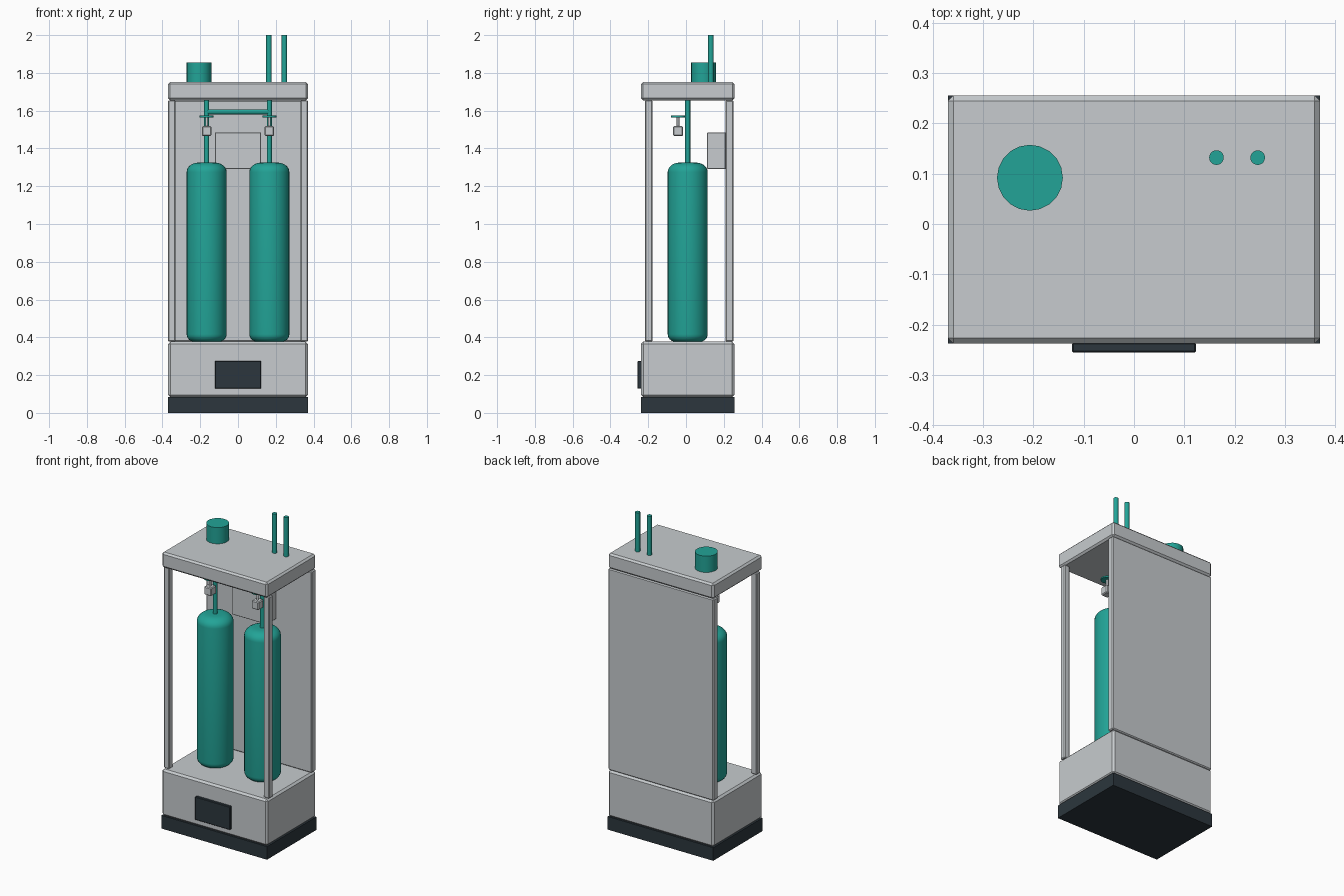
import bpy, bmesh, math
from mathutils import Matrix

if "Cube" in bpy.data.objects:
    bpy.data.objects.remove(bpy.data.objects["Cube"])


def mat(name, col):
    m = bpy.data.materials.new(name)
    m.diffuse_color = (*col, 1)
    m.use_nodes = True
    m.node_tree.nodes["Principled BSDF"].inputs["Base Color"].default_value = m.diffuse_color
    return m


GREY = mat("light_grey", (0.57, 0.60, 0.62))
TEAL = mat("teal", (0.016, 0.37, 0.31))
DARK = mat("dark_slate", (0.025, 0.037, 0.047))


def finish(name, bm, material, smooth=False):
    bmesh.ops.recalc_face_normals(bm, faces=bm.faces)
    me = bpy.data.meshes.new(name)
    bm.to_mesh(me)
    bm.free()
    me.materials.append(material)
    ob = bpy.data.objects.new(name, me)
    bpy.context.collection.objects.link(ob)
    if smooth:
        bpy.ops.object.select_all(action='DESELECT')
        ob.select_set(True)
        bpy.context.view_layer.objects.active = ob
        bpy.ops.object.shade_smooth_by_angle(angle=math.radians(35))
    return ob


def box(name, x, y, z, material, bevel=0.0):
    """Box from (min, max) ranges with chamfered edges."""
    bm = bmesh.new()
    size = [r[1] - r[0] for r in (x, y, z)]
    mid = [(r[1] + r[0]) / 2 for r in (x, y, z)]
    bmesh.ops.create_cube(bm, size=1, matrix=Matrix.Translation(mid) @ Matrix.Diagonal((*size, 1)))
    if bevel:
        bmesh.ops.bevel(bm, geom=bm.edges[:], offset=bevel, segments=1, affect='EDGES')
    return finish(name, bm, material)


def rod(name, centre, r, length, material, axis='Z', sides=20):
    bm = bmesh.new()
    rot = Matrix.Rotation(math.pi / 2, 4, 'Y') if axis == 'X' else Matrix()
    bmesh.ops.create_cone(bm, cap_ends=True, segments=sides, radius1=r, radius2=r,
                          depth=length, matrix=Matrix.Translation(centre) @ rot)
    return finish(name, bm, material, True)


def upright(name, x, y, z0, z1, r, material, sides=20):
    return rod(name, (x, y, (z0 + z1) / 2), r, z1 - z0, material, sides=sides)


def lathe(name, x, y, profile, material, sides=32):
    bm = bmesh.new()
    vs = [bm.verts.new((x + r, y, z)) for r, z in profile]
    es = [bm.edges.new(p) for p in zip(vs, vs[1:])]
    bmesh.ops.spin(bm, geom=vs + es, cent=(x, y, 0), axis=(0, 0, 1),
                   angle=math.tau, steps=sides)
    bmesh.ops.remove_doubles(bm, verts=bm.verts, dist=1e-5)
    return finish(name, bm, material, True)


X, Y = (-0.37, 0.37), (-0.238, 0.256)
YC = 0.009

# Cabinet: plinth, lower housing, roof, back panel and front posts
box("plinth", X, Y, (0, 0.083), DARK)
box("lower_housing", X, Y, (0.083, 0.377), GREY, 0.012)
box("roof", X, Y, (1.655, 1.752), GREY, 0.011)
box("back_panel", X, (0.209, 0.252), (0.377, 1.655), GREY, 0.006)
box("display_plate", (-0.123, 0.123), (-0.256, -0.236), (0.128, 0.275), DARK, 0.003)
box("control_box", (-0.123, 0.123), (0.112, 0.21), (1.29, 1.485), GREY, 0.003)
for side, s in (("left", -1), ("right", 1)):
    xs = sorted((s * 0.37, s * 0.331))
    box(f"{side}_front_post", xs, (-0.217, -0.178), (0.377, 1.655), GREY, 0.005)

# Tank outline: rounded foot and domed shoulder
N = 6
R, Z0, Z1 = 0.106, 0.377, 1.325
foot, dome_r, dome_h = 0.04, 0.062, 0.05
arc = [i / N * math.pi / 2 for i in range(N + 1)]
profile = [(0, Z0)]
profile += [(R - foot + foot * math.sin(a), Z0 + foot * (1 - math.cos(a))) for a in arc]
profile += [(R - dome_r + dome_r * math.cos(a), Z1 - dome_h + dome_h * math.sin(a)) for a in arc]
profile += [(0, Z1)]

# Tanks, risers and valves
for side, s in (("left", -1), ("right", 1)):
    x = s * 0.166
    lathe(f"{side}_tank", x, YC, profile, TEAL)
    upright(f"{side}_riser", x, YC, 1.315, 1.66, 0.0135, TEAL)
    box(f"{side}_valve_body", (x - 0.025, x + 0.025), (-0.068, -0.016), (1.466, 1.518), GREY, 0.005)
    upright(f"{side}_valve_stem", x, -0.042, 1.515, 1.566, 0.007, GREY, 12)
    upright(f"{side}_valve_wheel", x, -0.042, 1.565, 1.574, 0.037, TEAL)

# Cross pipe, flue and roof pipes
rod("cross_pipe", (0, YC, 1.594), 0.0135, 0.332, TEAL, 'X')
upright("flue", -0.207, 0.092, 1.74, 1.855, 0.0655, TEAL, 20)
upright("inner_roof_pipe", 0.164, 0.132, 1.74, 2.0, 0.0145, TEAL)
upright("outer_roof_pipe", 0.246, 0.132, 1.74, 2.0, 0.0145, TEAL)
